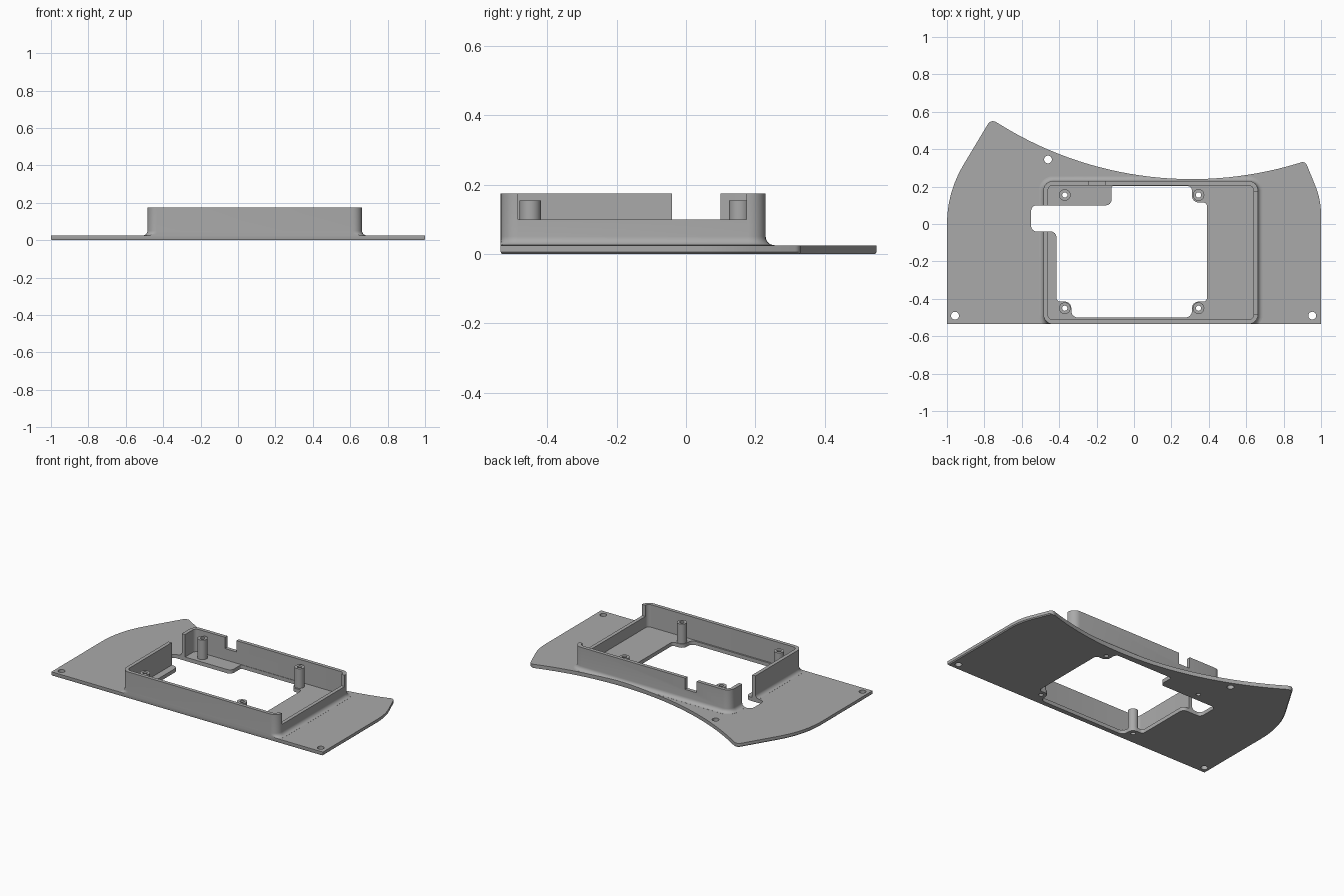
import bpy, bmesh, math
from mathutils import Vector

cube = bpy.data.objects.get("Cube")
if cube:
    bpy.data.objects.remove(cube, do_unlink=True)

grey = bpy.data.materials.new("plain grey")
grey.use_nodes = True
COLOUR = (0.4, 0.4, 0.4, 1)
grey.diffuse_color = COLOUR
grey.node_tree.nodes["Principled BSDF"].inputs["Base Color"].default_value = COLOUR

FRONT, THICK, TOP, LOW = -0.535, 0.025, 0.175, 0.10
POSTS = [(x, y) for x in (-0.37, 0.345) for y in (-0.45, 0.155)]


def rounded(corners, steps=6):
    """Outline from (x, y, tangent length) corners, each rounded by a conic arc."""
    out, n = [], len(corners)
    for i, (x, y, d) in enumerate(corners):
        c = Vector((x, y))
        if d == 0:
            out.append(c)
            continue
        a = (Vector(corners[i - 1][:2]) - c).normalized()
        b = (Vector(corners[(i + 1) % n][:2]) - c).normalized()
        w = math.sin(a.angle(b) / 2)
        for k in range(steps + 1):
            t = k / steps
            u, v, s = (1 - t) ** 2, 2 * w * t * (1 - t), t * t
            out.append((u * (c + a * d) + v * c + s * (c + b * d)) / (u + v + s))
    return out


def circle(x, y, r, n=24):
    return [Vector((x + r * math.cos(math.tau * k / n), y + r * math.sin(math.tau * k / n)))
            for k in range(n)]


def box(x0, x1, y0, y1):
    return [Vector(p) for p in ((x0, y0), (x1, y0), (x1, y1), (x0, y1))]


def loft(name, rings, closed=False):
    """Skin a stack of (outline, z) rings, capped at the ends or closed into a loop."""
    bm = bmesh.new()
    loops = [[bm.verts.new((p.x, p.y, z)) for p in pts] for pts, z in rings]
    pairs = list(zip(loops, loops[1:]))
    if closed:
        pairs.append((loops[-1], loops[0]))
    else:
        bm.faces.new(loops[0][::-1])
        bm.faces.new(loops[-1])
    for a, b in pairs:
        for i in range(len(a)):
            j = (i + 1) % len(a)
            bm.faces.new((a[i], a[j], b[j], b[i]))
    bmesh.ops.recalc_face_normals(bm, faces=bm.faces)
    mesh = bpy.data.meshes.new(name)
    bm.to_mesh(mesh)
    bm.free()
    mesh.materials.append(grey)
    obj = bpy.data.objects.new(name, mesh)
    bpy.context.collection.objects.link(obj)
    return obj


def activate(obj):
    bpy.ops.object.select_all(action="DESELECT")
    obj.select_set(True)
    bpy.context.view_layer.objects.active = obj


def cut(obj, outline, z0=-1, z1=1, operation="DIFFERENCE"):
    """Cut an upright prism out of an object, or keep only what lies inside it."""
    tool = loft("cutter", [(outline, z0), (outline, z1)])
    tool.hide_render = True
    mod = obj.modifiers.new("cut", "BOOLEAN")
    mod.operation, mod.solver, mod.object = operation, "EXACT", tool
    activate(obj)
    bpy.ops.object.modifier_apply(modifier=mod.name)
    bpy.data.objects.remove(tool, do_unlink=True)


def smooth(obj):
    activate(obj)
    bpy.ops.object.shade_smooth_by_angle(angle=math.radians(32))


def plate_outline(front):
    # swept back edge is one shallow arc between the two rounded tips
    xs = [0.88 - 1.6 * k / 30 for k in range(31)]
    arc = [(x, 2.19 - math.sqrt(1.95 ** 2 - (x - 0.31) ** 2), 0) for x in xs]
    return rounded([(-1, front, 0), (1, front, 0), (1, 0.13, 0.08), (0.915, 0.338, 0.025)]
                   + arc + [(-0.765, 0.561, 0.03), (-1, 0.17, 0.17)])


# Base plate with a small chamfer under its rim
rim = plate_outline(FRONT)
plate = loft("base_plate", [([p * 0.994 for p in rim], 0), (rim, 0.006), (rim, THICK)])

# Main opening with the cable slot and the lugs that carry the posts
cut(plate, rounded([
    (-0.55, -0.04, 0.03), (-0.415, -0.04, 0.03), (-0.415, -0.415, 0.02),
    (-0.335, -0.415, 0.035), (-0.335, -0.5, 0.035), (0.31, -0.5, 0.035),
    (0.31, -0.415, 0.035), (0.39, -0.415, 0.02), (0.39, 0.115, 0.02),
    (0.31, 0.115, 0.035), (0.31, 0.203, 0.025), (-0.12, 0.203, 0.01),
    (-0.12, 0.10, 0.03), (-0.55, 0.10, 0.03)]))

# Fixing holes and screw holes
for x, y in [(-0.46, 0.345), (-0.957, -0.49), (0.953, -0.49)]:
    cut(plate, circle(x, y, 0.021))
for x, y in POSTS:
    cut(plate, circle(x, y, 0.014))
smooth(plate)


# Box wall: rounded rectangle with a fillet flaring onto the plate
def wall_ring(off):
    x0, x1, y0, y1, r = -0.484 - off, 0.663 + off, FRONT - off, 0.23 + off, 0.05 + off
    pts = rounded([(x0, y0, r), (x1, y0, r), (x1, y1, r), (x0, y1, r)])
    return [Vector((p.x, max(p.y, FRONT))) for p in pts]


R = 0.025
profile = [(R, THICK - 0.003)]
for k in range(7):
    t = math.pi / 2 * k / 6
    profile.append((R * (1 - math.sin(t)), THICK + 0.0005 + R * (1 - math.cos(t))))
profile += [(0, TOP), (-0.024, TOP), (-0.024, THICK - 0.003)]
wall = loft("box_wall", [(wall_ring(o), z) for o, z in profile], closed=True)
cut(wall, plate_outline(-0.6), operation="INTERSECT")

# Cable gap, lowered side wall and back notch
cut(wall, box(-0.55, -0.4, -0.04, 0.10))
cut(wall, box(0.6, 0.75, -0.485, 0.175), LOW)
cut(wall, box(-0.24, -0.155, 0.15, 0.3), LOW)
smooth(wall)

# Hollow screw posts
for i, (x, y) in enumerate(POSTS):
    outer, inner = circle(x, y, 0.031), circle(x, y, 0.014)
    post = loft(f"screw_post_{i + 1}",
                [(outer, 0.004), (outer, 0.155), (inner, 0.155), (inner, 0.004)], closed=True)
    smooth(post)
